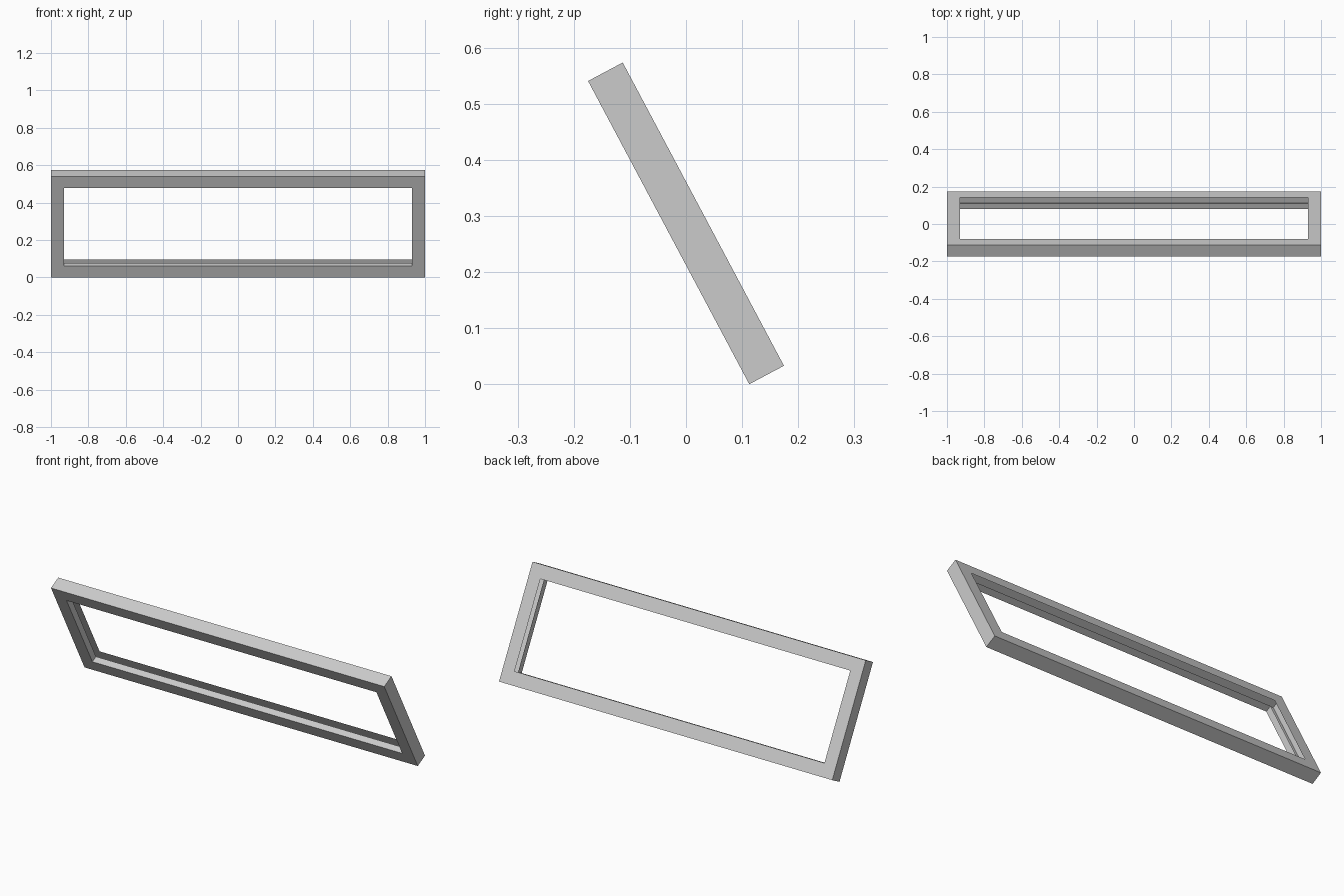
import bpy, bmesh, math
from mathutils import Matrix, Vector

if "Cube" in bpy.data.objects:
    bpy.data.objects.remove(bpy.data.objects["Cube"])

HALF_W, HALF_H, BAR, TILT = 1.0, 0.306, 0.07, math.radians(28)

# Bar cross-section (inset, depth): hollow square channel, with an open slot
# along the rear half of its inner side
H = BAR / 2
profile = [(BAR, 0), (BAR, -H), (0, -H), (0, H), (BAR, H)]
corners = [(-1, -1), (1, -1), (1, 1), (-1, 1)]

# Sweep the section around the rectangle with mitred corners
bm = bmesh.new()
rings = [[bm.verts.new((sx * (HALF_W - inset), depth, sz * (HALF_H - inset)))
          for inset, depth in profile] for sx, sz in corners]
for i in range(4):
    a, b = rings[i], rings[(i + 1) % 4]
    for j in range(len(profile) - 1):
        bm.faces.new((a[j], a[j + 1], b[j + 1], b[j]))

# Make the normals point out of the channel
bm.normal_update()
if next(f for f in bm.faces if all(v.co.y < -H + 1e-4 for v in f.verts)).normal.y > 0:
    bmesh.ops.reverse_faces(bm, faces=bm.faces[:])

# Lean the frame forward and stand it on the ground
bm.transform(Matrix.Rotation(TILT, 4, 'X'))
low = min(v.co.z for v in bm.verts)
bmesh.ops.translate(bm, verts=bm.verts[:], vec=Vector((0, 0, -low)))

mesh = bpy.data.meshes.new("tilted_frame")
bm.to_mesh(mesh)
bm.free()
bpy.context.collection.objects.link(bpy.data.objects.new("tilted_frame", mesh))
